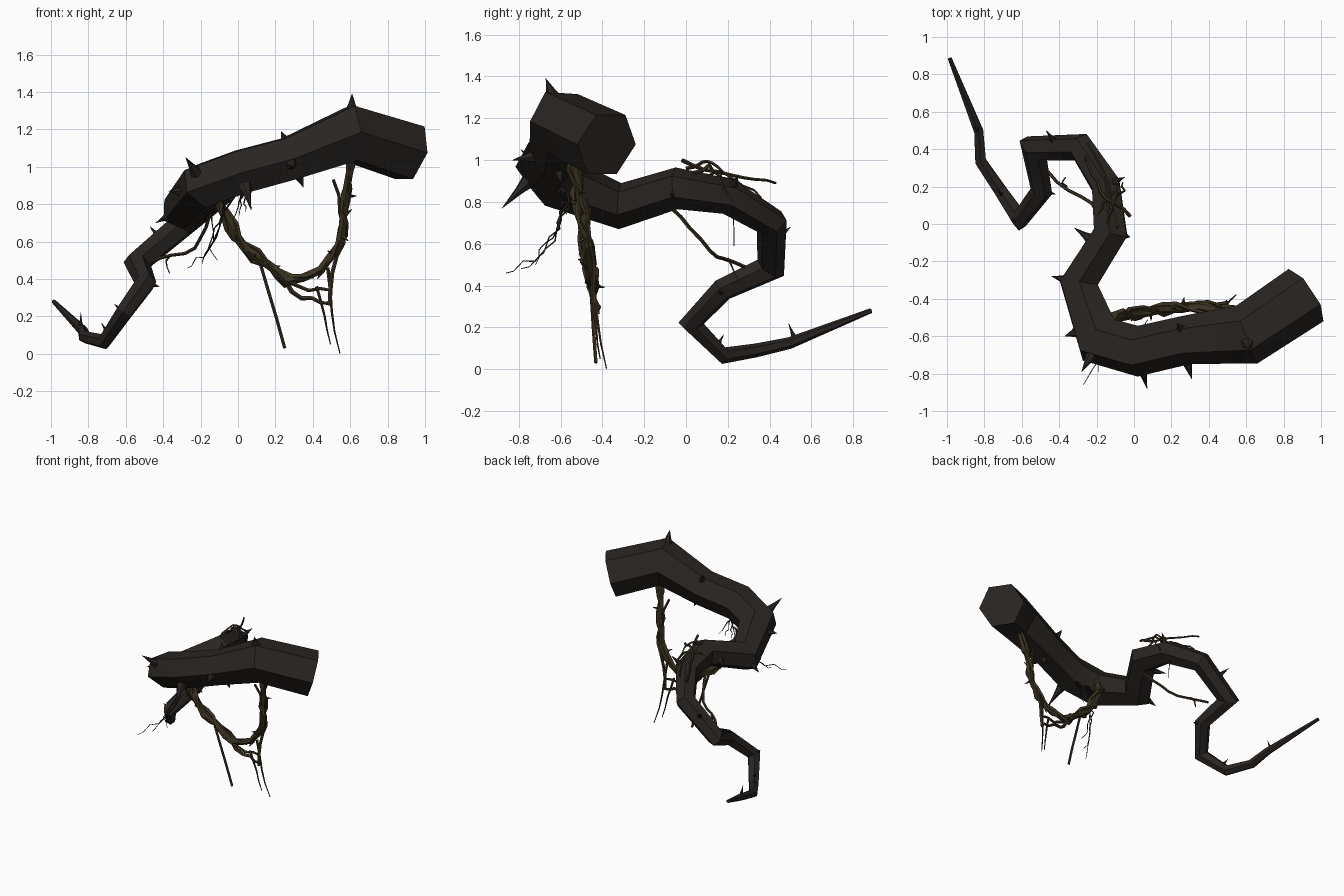
import bpy, bmesh, math, random
from mathutils import Vector as V

if "Cube" in bpy.data.objects:
    bpy.data.objects.remove(bpy.data.objects["Cube"])
random.seed(7)


def material(name, col):
    m = bpy.data.materials.new(name)
    m.diffuse_color = (*col, 1)
    m.use_nodes = True
    m.node_tree.nodes["Principled BSDF"].inputs["Base Color"].default_value = m.diffuse_color
    return m


BARK = material("bark", (0.022, 0.018, 0.015))
VINE = material("vine", (0.045, 0.034, 0.015))


def tube(bm, pts, radii, sides):
    """Mitred polygonal tube with a parallel-transported section."""
    pts = [V(p) for p in pts]
    n = len(pts)
    tan = [(pts[i + 1] - pts[i]).normalized() for i in range(n - 1)]
    up = V((0, 0, 1)) if abs(tan[0].z) < 0.8 else V((1, 0, 0))
    side = tan[0].cross(up).normalized()
    rings = []
    for i in range(n):
        t = tan[max(i - 1, 0)]
        if i > 1:
            side = tan[i - 2].rotation_difference(t) @ side
        other = t.cross(side)
        nrm = (t + tan[min(i, n - 2)]).normalized()
        ring = []
        for k in range(sides):
            a = 2 * math.pi * k / sides
            o = (side * math.cos(a) + other * math.sin(a)) * radii[i]
            o -= t * (o.dot(nrm) / max(t.dot(nrm), 0.5))
            ring.append(bm.verts.new(pts[i] + o))
        rings.append(ring)
    for a, b in zip(rings, rings[1:]):
        for k in range(sides):
            j = (k + 1) % sides
            bm.faces.new((a[k], a[j], b[j], b[k]))
    bm.faces.new(rings[0][::-1])
    bm.faces.new(rings[-1])


def finish(bm, name, mat, angle=None):
    bmesh.ops.recalc_face_normals(bm, faces=bm.faces)
    me = bpy.data.meshes.new(name)
    bm.to_mesh(me)
    bm.free()
    ob = bpy.data.objects.new(name, me)
    bpy.context.collection.objects.link(ob)
    me.materials.append(mat)
    if angle:
        bpy.ops.object.select_all(action='DESELECT')
        ob.select_set(True)
        bpy.context.view_layer.objects.active = ob
        bpy.ops.object.shade_smooth_by_angle(angle=math.radians(angle))


# Main hexagonal branch: x, y, z, radius
branch = [
    (.92, -.38, 1.075, .168), (.605, -.59, 1.175, .16), (.28, -.62, 1.045, .13),
    (.02, -.68, .975, .132), (-.19, -.62, .90, .13), (-.295, -.315, .78, .105),
    (-.125, -.045, .865, .098), (-.15, .205, .825, .085), (-.285, .41, .70, .072),
    (-.54, .405, .485, .065), (-.495, .175, .38, .056), (-.61, .025, .22, .048),
    (-.715, .18, .065, .038), (-.82, .335, .09, .033), (-.83, .495, .125, .028),
    (-.985, .885, .28, .012)]
bm = bmesh.new()
tube(bm, [p[:3] for p in branch], [p[3] for p in branch], 6)
finish(bm, "branch", BARK, 32)

# Thorns: tips, each rooted on the nearest point of the branch axis
tips = [(.61, -.67, 1.39), (.31, -.83, 1.0), (.35, -.6, .89), (.23, -.53, 1.19),
        (.07, -.88, .77), (-.28, -.79, 1.05), (-.37, -.6, .87), (-.44, -.28, .7),
        (-.32, -.02, .81), (-.05, .25, .93), (-.47, .5, .68), (-.6, .42, .51),
        (-.42, .16, .36), (-.66, .02, .265), (-.84, .49, .22), (-.73, .18, .165),
        (-.02, -.07, .83)]
bm = bmesh.new()
for tip in tips:
    tip = V(tip)
    best = None
    for a, b in zip(branch, branch[1:]):
        pa, pb = V(a[:3]), V(b[:3])
        f = min(1, max(0, (tip - pa).dot(pb - pa) / (pb - pa).length_squared))
        q = pa.lerp(pb, f)
        d = (tip - q).length
        if best is None or d < best[0]:
            best = (d, q, a[3] + (b[3] - a[3]) * f)
    d, q, r = best
    base = q + (tip - q).normalized() * r * .7
    w = min(.055, max(.013, r * .32))
    tube(bm, [base, base.lerp(tip, .4), tip], [w, w * .5, .001], 6)
finish(bm, "thorns", BARK, 40)


def sample(pts, n):
    """n + 1 evenly spaced points along a polyline."""
    pts = [V(p) for p in pts]
    ls = [(b - a).length for a, b in zip(pts, pts[1:])]
    out = []
    for i in range(n + 1):
        s, j = sum(ls) * i / n, 0
        while j < len(ls) - 1 and s > ls[j]:
            s -= ls[j]
            j += 1
        out.append(pts[j].lerp(pts[j + 1], min(1, s / ls[j])))
    return out


def strand(bm, pts, r0, r1, n=8, wob=.01, sides=5):
    """Wobbly tapering vine along a polyline."""
    ps = sample(pts, n)
    for p in ps[1:-1]:
        p += V([random.uniform(-wob, wob) for _ in range(3)])
    tube(bm, ps, [r0 + (r1 - r0) * i / n for i in range(n + 1)], sides)


# Hanging garland of twisted vines
loop = [(.61, -.55, 1.05), (.575, -.5, .8), (.55, -.48, .6), (.46, -.46, .45), (.28, -.44, .385),
        (.1, -.46, .52), (0, -.48, .61), (-.1, -.5, .8), (-.12, -.54, .88)]
bm = bmesh.new()
strand(bm, loop, .02, .027, 16, .008)
for k in range(2):
    ps = sample(loop, 20)
    for i, p in enumerate(ps):
        a = i * 1.1 + k * math.pi
        p += V((.022 * math.cos(a), .032 * math.sin(a), .022 * math.cos(a)))
    strand(bm, ps, .012, .015, 20, .006, 4)
strand(bm, [(.51, -.52, .93), (.55, -.48, .76), (.57, -.45, .57), (.5, -.45, .5), (.49, -.44, .26)], .009, .012, 8)
strand(bm, [(.26, -.44, .38), (.33, -.43, .3), (.5, -.42, .27)], .014, .009, 5)
strand(bm, [(.2, -.46, .42), (.34, -.46, .35), (.5, -.44, .34)], .012, .008, 5)
strand(bm, [(.12, -.46, .48), (.25, -.43, .03)], .009, .009, 3, .003)
strand(bm, [(.48, -.45, .46), (.5, -.42, .2), (.545, -.38, .003)], .01, .003, 4, .004)
strand(bm, [(.42, -.45, .36), (.46, -.43, .2), (.495, -.41, .05)], .009, .003, 4, .004)
for p in sample(loop, 14)[2:-1]:        # small buds on the garland
    d = V([random.uniform(-1, 1) for _ in range(3)]).normalized()
    tube(bm, [p, p + d * .055], [.014, .002], 4)
finish(bm, "garland_vines", VINE)

# Vines draped over the crest of the branch, plus the slung root beneath
bm = bmesh.new()
for pts, r in [
        ([(-.09, -.02, 1.0), (-.13, .12, .95), (-.15, .25, .92), (-.25, .43, .89)], .01),
        ([(-.02, .04, .94), (-.11, .1, .97), (-.2, .22, .9), (-.26, .36, .82)], .01),
        ([(-.14, 0, .96), (-.1, .12, 1.0), (-.09, .25, .9)], .009),
        ([(-.2, .05, .9), (-.13, .16, .96), (-.05, .17, .88), (-.06, .22, .8)], .008)]:
    strand(bm, pts, r, r * .6, 8, .012, 4)
strand(bm, [(-.13, -.08, .78), (-.19, .06, .63), (-.24, .13, .54), (-.38, .2, .53), (-.46, .28, .49)], .01, .009, 8, .005)
strand(bm, [(-.36, .2, .53), (-.39, .22, .49), (-.365, .25, .43)], .007, .003, 3, .003, 4)
strand(bm, [(-.14, .23, .78), (-.13, .23, .59)], .004, .002, 3, .004, 3)
finish(bm, "crest_vines", VINE)

# Fine hair roots under the lower bend
bm = bmesh.new()
for k in range(3):
    e = V((-.27 + .08 * k, -.86 + .07 * k, .46 + .02 * k))
    strand(bm, [(-.06 + .02 * k, -.56, .84), (-.12, -.62, .65), (-.17, -.7, .54), e], .006, .002, 9, .018, 3)
for k in range(4):
    strand(bm, [(.03, -.6, .87), (-.03 + .035 * k, -.6 + .03 * k, .72 + .02 * k)], .006, .002, 5, .012, 3)
finish(bm, "hair_roots", BARK)
